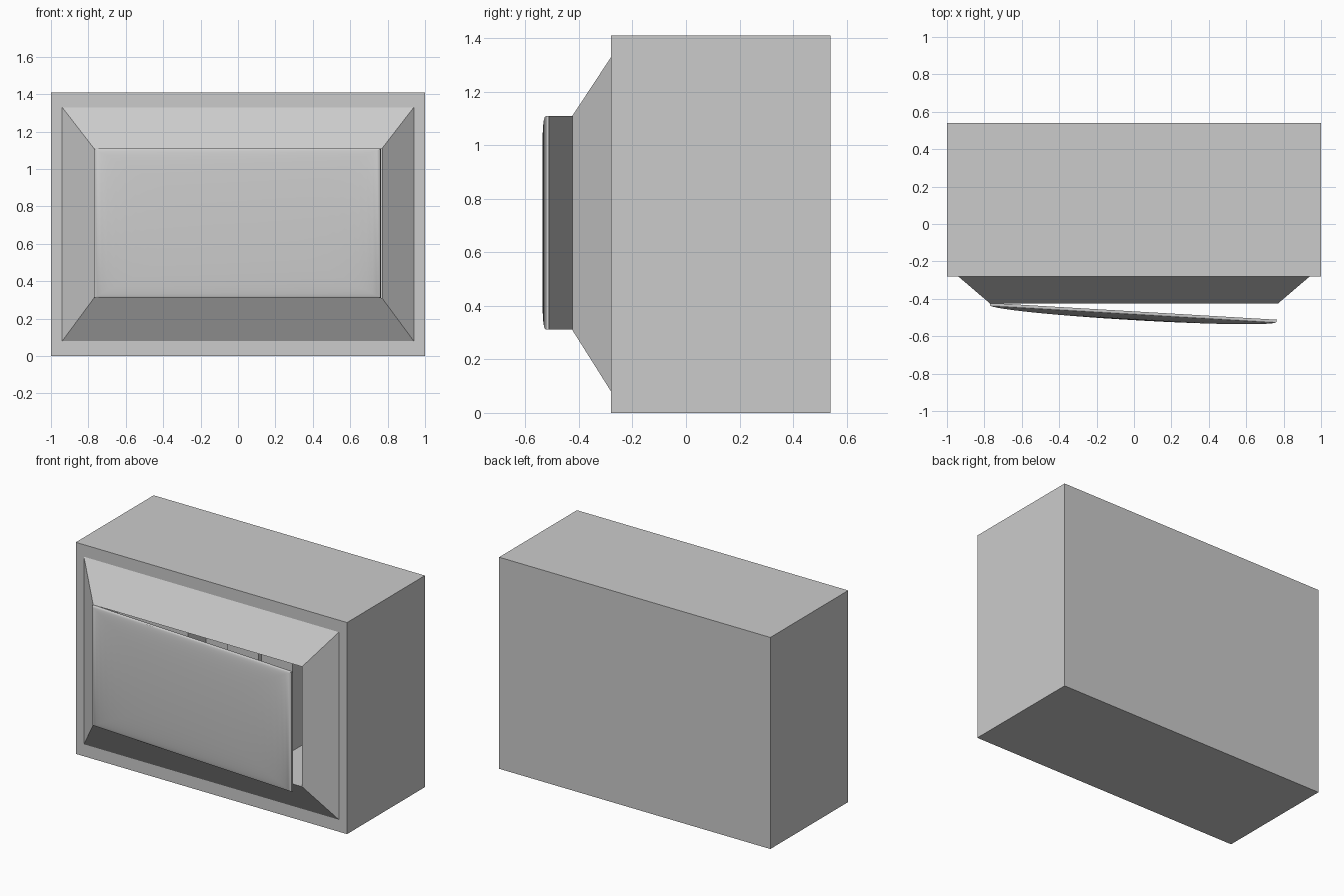
import bpy, bmesh, math
from mathutils import Matrix

if "Cube" in bpy.data.objects:
    bpy.data.objects.remove(bpy.data.objects["Cube"])

def loft(name, rings):
    """Closed mesh through rectangles given as (half_x, z_low, z_high, y)."""
    bm = bmesh.new()
    loops = [[bm.verts.new(p) for p in ((-hx, y, z0), (hx, y, z0), (hx, y, z1), (-hx, y, z1))]
             for hx, z0, z1, y in rings]
    for a, b in zip(loops, loops[1:]):
        for i in range(4):
            j = (i + 1) % 4
            bm.faces.new((a[i], a[j], b[j], b[i]))
    bm.faces.new(loops[0])
    bm.faces.new(loops[-1])
    bmesh.ops.recalc_face_normals(bm, faces=bm.faces[:])
    mesh = bpy.data.meshes.new(name)
    bm.to_mesh(mesh)
    bm.free()
    ob = bpy.data.objects.new(name, mesh)
    bpy.context.collection.objects.link(ob)
    return ob

def box(name, x0, x1, y0, y1, z0, z1):
    ob = loft(name, [((x1 - x0) / 2, z0, z1, y0), ((x1 - x0) / 2, z0, z1, y1)])
    ob.location.x = (x0 + x1) / 2
    return ob

# Cabinet shell: outer box, sloped front frame, hollow interior
loft("cabinet", [
    (1.0, 0.0, 1.41, 0.54),
    (1.0, 0.0, 1.41, -0.28),
    (0.94, 0.08, 1.33, -0.28),
    (0.77, 0.31, 1.11, -0.425),
    (0.77, 0.31, 1.11, 0.50),
])

# Door: flat back, pillowed front, hinged slightly open on the left edge
W, H, ZC = 0.768, 0.399, 0.71
rings = [(W, ZC - H, ZC + H, 0.0)]
STEPS = 14
for i in range(STEPS):
    t = i / STEPS * math.pi / 2
    s = math.cos(t)
    rings.append((W * s, ZC - H * s, ZC + H * s, -0.012 - 0.035 * math.sin(t)))
door = loft("door", rings)
door.data.transform(Matrix.Translation((W, 0, 0)))
door.location = (-0.77, -0.422, 0)
door.rotation_euler.z = -math.radians(3.35)
bpy.context.view_layer.objects.active = door
door.select_set(True)
bpy.ops.object.shade_smooth_by_angle(angle=math.radians(30))

# Upright blocks stored inside, stepped in depth
for n, (x0, x1, y0) in enumerate([(-0.72, -0.20, -0.24), (-0.20, -0.03, -0.05),
                                  (-0.03, 0.20, -0.07), (0.20, 0.43, -0.04)]):
    box(f"stored_block_{n + 1}", x0, x1, y0, 0.49, 0.31, 1.03)
